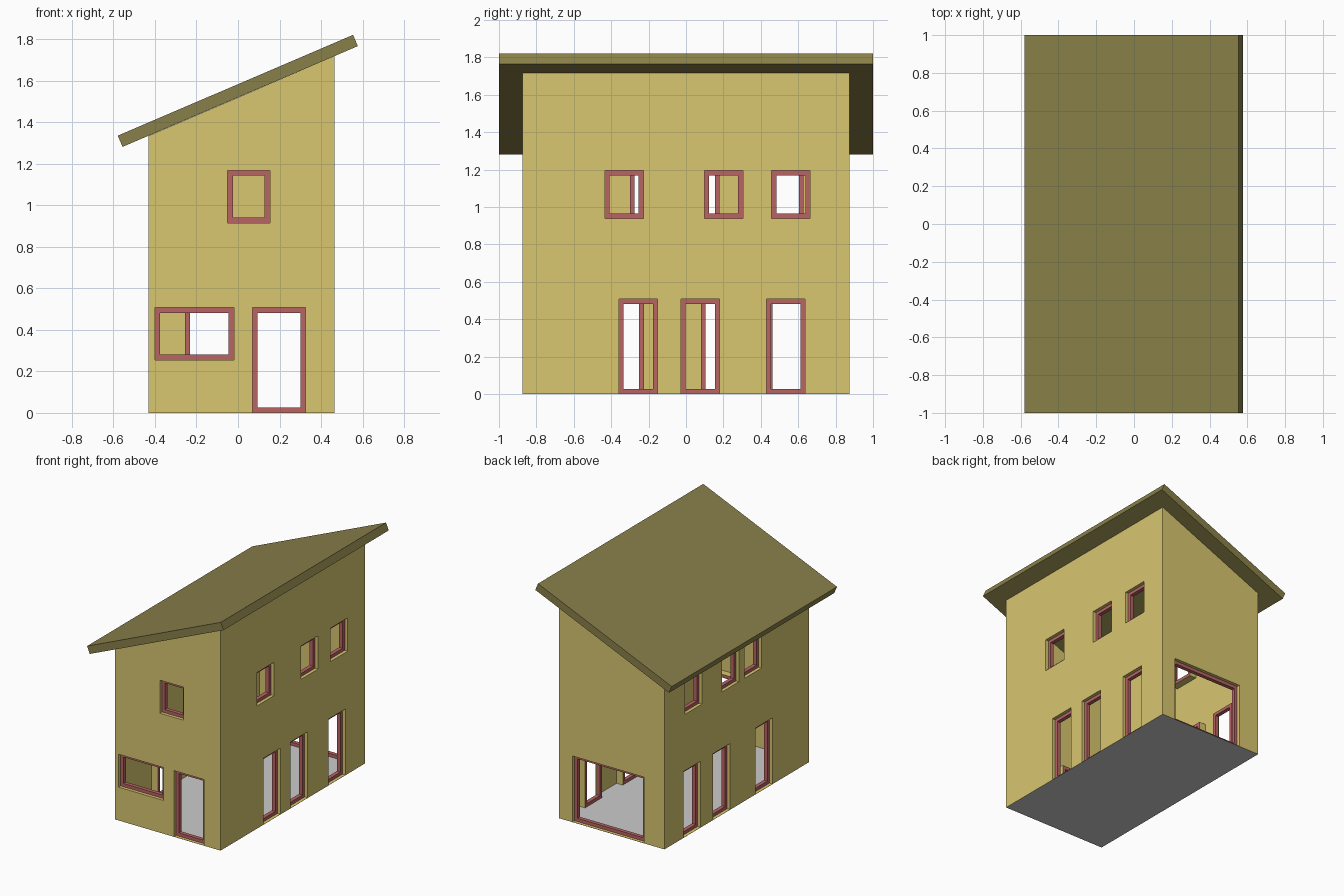
import bpy, bmesh
from mathutils import Vector

if "Cube" in bpy.data.objects:
    bpy.data.objects.remove(bpy.data.objects["Cube"])

XL, XR, Y = -0.43, 0.465, 0.875      # wall footprint
SLOPE = 0.429
REVEAL, INSET, BAR = 0.055, 0.025, 0.025   # opening depth, frame setback, frame width
SILL = 0.002                         # door threshold just above the floor


def material(name, rgb):
    m = bpy.data.materials.new(name)
    m.diffuse_color = (*rgb, 1)
    m.use_nodes = True
    m.node_tree.nodes["Principled BSDF"].inputs["Base Color"].default_value = m.diffuse_color
    return m


wall_mat = material("wall_yellow", (0.69, 0.57, 0.16))
roof_mat = material("roof_olive", (0.25, 0.215, 0.067))
frame_mat = material("frame_red", (0.48, 0.127, 0.127))


def roof_under(x):
    return 1.334 + SLOPE * (x - XL)


def finish(bm, name, mat=None):
    mesh = bpy.data.meshes.new(name)
    bm.to_mesh(mesh)
    bm.free()
    ob = bpy.data.objects.new(name, mesh)
    bpy.context.collection.objects.link(ob)
    if mat:
        mesh.materials.append(mat)
    return ob


def face_to(bm, pts, direction):
    """Add a polygon whose normal points along direction."""
    f = bm.faces.new([bm.verts.new(p) for p in pts])
    f.normal_update()
    if f.normal.dot(direction) < 0:
        f.normal_flip()


def loop(place, hole, depth, shrink=0):
    u0, u1, z0, z1 = hole
    u0, u1, z0, z1 = u0 + shrink, u1 - shrink, z0 + shrink, z1 - shrink
    return [place(u, depth, z) for u, z in ((u0, z0), (u1, z0), (u1, z1), (u0, z1))]


def build_wall(side, place, lo, hi, top, holes):
    out = place(0, 0, 0) - place(0, 1, 0)
    bm = bmesh.new()
    # wall sheet, cut into cells around the openings
    us = sorted({lo, hi, *(h[0] for h in holes), *(h[1] for h in holes)})
    zs = sorted({0, *(h[2] for h in holes), *(h[3] for h in holes)})
    for a, b in zip(us, us[1:]):
        for i, z in enumerate(zs):
            last = i == len(zs) - 1
            za, zb = (top(a), top(b)) if last else (zs[i + 1], zs[i + 1])
            mu, mz = (a + b) / 2, (z + za) / 2
            if any(h[0] < mu < h[1] and h[2] < mz < h[3] for h in holes):
                continue
            face_to(bm, [place(a, 0, z), place(b, 0, z), place(b, 0, zb), place(a, 0, za)], out)
    # reveals around each opening, and the frame set back inside
    for n, h in enumerate(holes, 1):
        centre = place((h[0] + h[1]) / 2, 0, (h[2] + h[3]) / 2)
        front, deep = loop(place, h, 0), loop(place, h, REVEAL)
        fo, bo = loop(place, h, INSET), deep
        fi, bi = loop(place, h, INSET, BAR), loop(place, h, REVEAL, BAR)
        fr = bmesh.new()
        for i in range(4):
            j = (i + 1) % 4
            inward = centre - (front[i] + front[j]) / 2
            face_to(bm, [front[i], front[j], deep[j], deep[i]], inward)
            face_to(fr, [fo[i], fo[j], fi[j], fi[i]], out)
            face_to(fr, [bo[i], bo[j], bi[j], bi[i]], -out)
            face_to(fr, [fi[i], fi[j], bi[j], bi[i]], inward)
        bmesh.ops.remove_doubles(fr, verts=fr.verts, dist=1e-5)
        kind = "door" if h[2] == SILL else "window"
        finish(fr, f"{side}_{kind}_frame_{n}", frame_mat)
    bmesh.ops.remove_doubles(bm, verts=bm.verts, dist=1e-5)
    finish(bm, f"{side}_wall", wall_mat)


def row(starts, z0, z1, width=0.206):
    return [(s, s + width, z0, z1) for s in starts]


# front wall: upper window, wide window, door
build_wall("front", lambda u, d, z: Vector((u, d - Y, z)), XL, XR, roof_under,
           [(-0.05, 0.153, 0.915, 1.168), (-0.40, -0.02, 0.255, 0.507), (0.07, 0.325, SILL, 0.507)])
# back wall: one wide opening
build_wall("back", lambda u, d, z: Vector((u, Y - d, z)), XL, XR, roof_under,
           [(-0.255, 0.35, SILL, 0.507)])
# side walls: three doors below, three windows above
build_wall("right", lambda u, d, z: Vector((XR - d, u, z)), -Y, Y, lambda u: roof_under(XR),
           row((-0.358, -0.027, 0.43), SILL, 0.508) + row((-0.434, 0.098, 0.458), 0.94, 1.195))
build_wall("left", lambda u, d, z: Vector((XL + d, u, z)), -Y, Y, lambda u: roof_under(XL),
           row((-0.431, 0.08, 0.437), SILL, 0.508) + row((-0.30, -0.026, 0.422), 0.94, 1.195))

# floor
bm = bmesh.new()
face_to(bm, [(XL, -Y, 0), (XR, -Y, 0), (XR, Y, 0), (XL, Y, 0)], Vector((0, 0, 1)))
finish(bm, "floor")

# sloping roof slab
bm = bmesh.new()
profile = [(-0.556, 1.281), (0.577, 1.766), (0.554, 1.82), (-0.579, 1.335)]
f = bm.faces.new([bm.verts.new((x, -1, z)) for x, z in profile])
ext = bmesh.ops.extrude_face_region(bm, geom=[f], use_keep_orig=True)
bmesh.ops.translate(bm, vec=(0, 2, 0),
                    verts=[g for g in ext["geom"] if isinstance(g, bmesh.types.BMVert)])
bmesh.ops.recalc_face_normals(bm, faces=bm.faces)
finish(bm, "roof", roof_mat)
